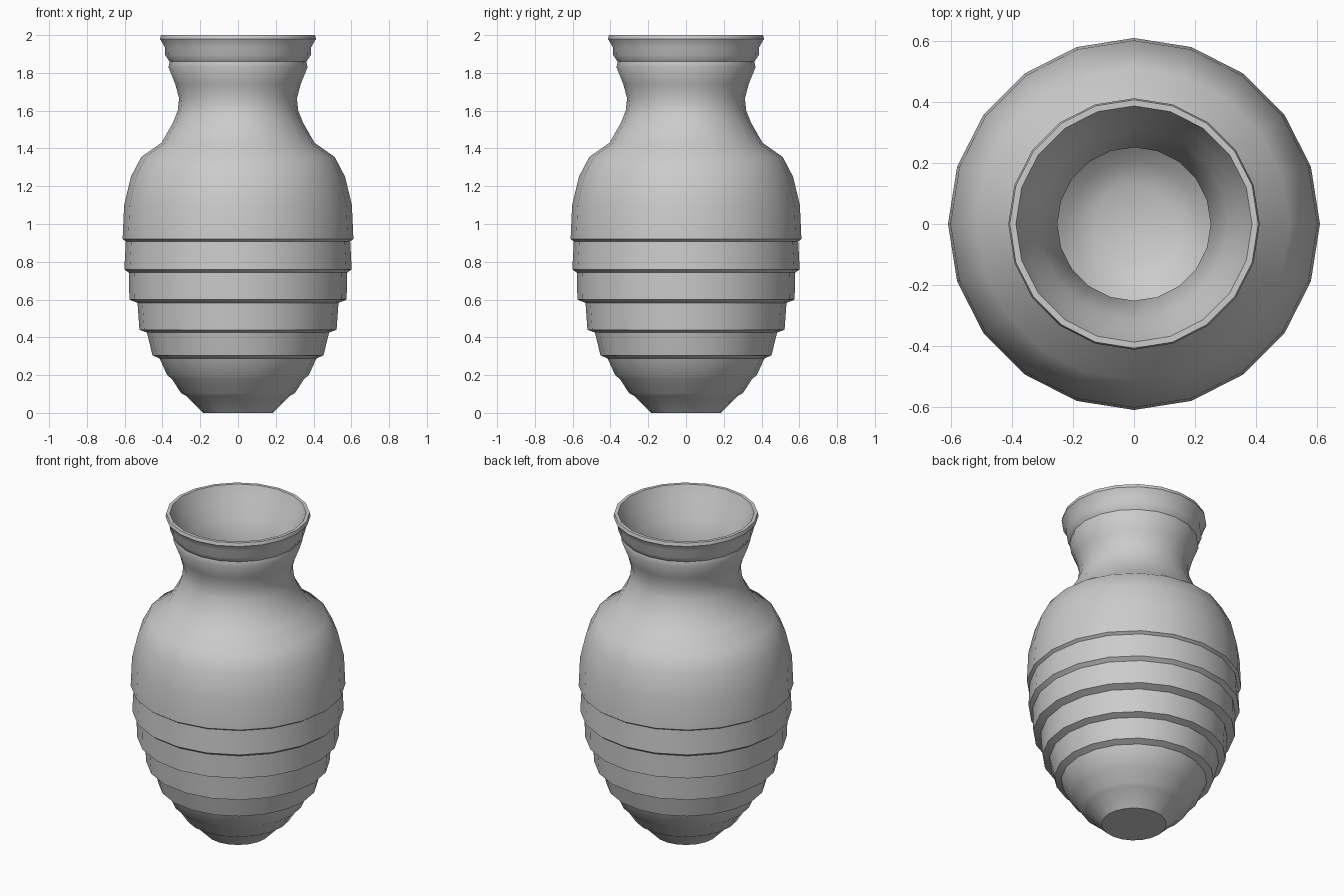
import bpy, bmesh, math

SIDES = 20

# Outer wall: foot, stepped lower body, shoulder, neck, flared lip (radius, z)
outer = [(0.185, 0.0), (0.275, 0.09)]
# each step: ledge radius, ledge height, radius just above the ledge's lower lip
steps = [(0.302, 0.105, 0.35, 0.18), (0.375, 0.20, 0.415, 0.288),
         (0.453, 0.305, 0.482, 0.425), (0.522, 0.44, 0.532, 0.582),
         (0.575, 0.60, 0.578, 0.742), (0.602, 0.76, 0.594, 0.908)]
for r0, z0, r1, z1 in steps:
    outer += [(r0, z0), (r1, z1)]
outer += [(0.611, 0.92), (0.603, 1.10), (0.567, 1.25), (0.512, 1.355),
          (0.405, 1.43), (0.345, 1.535), (0.319, 1.60), (0.312, 1.665),
          (0.332, 1.74), (0.368, 1.83), (0.362, 1.86), (0.386, 1.895),
          (0.387, 1.935), (0.413, 1.98), (0.408, 2.0)]

# Inner wall from the lip down to the hollow's floor
inner = [(0.388, 2.0), (0.375, 1.965), (0.35, 1.91), (0.31, 1.82),
         (0.252, 1.665), (0.285, 1.53), (0.345, 1.39), (0.455, 1.305),
         (0.508, 1.22), (0.542, 1.10), (0.55, 0.92), (0.54, 0.76),
         (0.51, 0.60), (0.46, 0.44), (0.39, 0.31), (0.31, 0.20),
         (0.21, 0.10), (0.13, 0.06)]


def lathe(name, profile, sides):
    """Spin a profile around z and cap both ends."""
    bm = bmesh.new()
    rings = []
    for r, z in profile:
        rings.append([bm.verts.new((r * math.cos(2 * math.pi * i / sides),
                                    r * math.sin(2 * math.pi * i / sides), z))
                      for i in range(sides)])
    for a, b in zip(rings, rings[1:]):
        for i in range(sides):
            j = (i + 1) % sides
            bm.faces.new((a[i], a[j], b[j], b[i]))
    bm.faces.new(rings[0][::-1])
    bm.faces.new(rings[-1])
    bmesh.ops.recalc_face_normals(bm, faces=bm.faces)
    mesh = bpy.data.meshes.new(name)
    bm.to_mesh(mesh)
    bm.free()
    obj = bpy.data.objects.new(name, mesh)
    bpy.context.collection.objects.link(obj)
    return obj


vase = lathe("vase", outer + inner, SIDES)
bpy.context.view_layer.objects.active = vase
vase.select_set(True)
bpy.ops.object.shade_smooth_by_angle(angle=math.radians(40))
